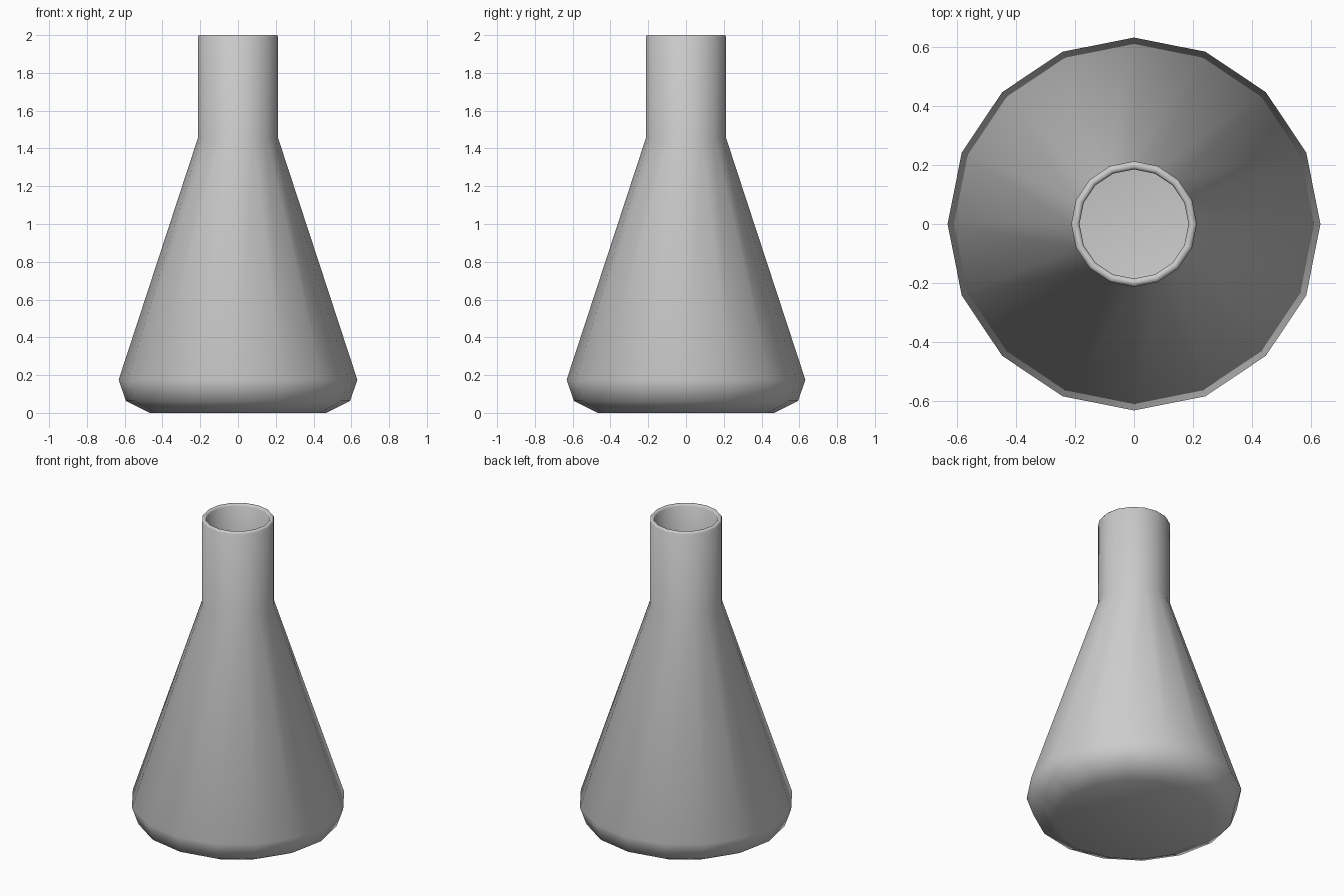
import bpy, bmesh, math

if "Cube" in bpy.data.objects:
    bpy.data.objects.remove(bpy.data.objects["Cube"])

SIDES = 16
# Flask wall as (radius, height): outside from the base up, over the rim, down the inside
PROFILE = [
    (0.467, 0.0), (0.593, 0.063), (0.632, 0.175), (0.213, 1.453), (0.213, 1.99),
    (0.206, 2.0), (0.192, 2.0), (0.185, 1.99),
    (0.185, 1.448), (0.600, 0.180), (0.570, 0.087), (0.460, 0.030),
]


def lathe(name, profile, sides):
    """Turn a profile around z; cap its first and last rings."""
    bm = bmesh.new()
    rings = []
    for r, z in profile:
        rings.append([bm.verts.new((r * math.cos(a), r * math.sin(a), z))
                      for a in (2 * math.pi * i / sides for i in range(sides))])
    for low, high in zip(rings, rings[1:]):
        for i in range(sides):
            j = (i + 1) % sides
            bm.faces.new((low[i], low[j], high[j], high[i]))
    bm.faces.new(rings[0][::-1])   # underside
    bm.faces.new(rings[-1])        # inner floor
    bmesh.ops.recalc_face_normals(bm, faces=bm.faces[:])
    for f in bm.faces:
        f.smooth = True
    mesh = bpy.data.meshes.new(name)
    bm.to_mesh(mesh)
    bm.free()
    obj = bpy.data.objects.new(name, mesh)
    bpy.context.collection.objects.link(obj)
    return obj


# Hollow conical flask
lathe("conical_flask", PROFILE, SIDES)
